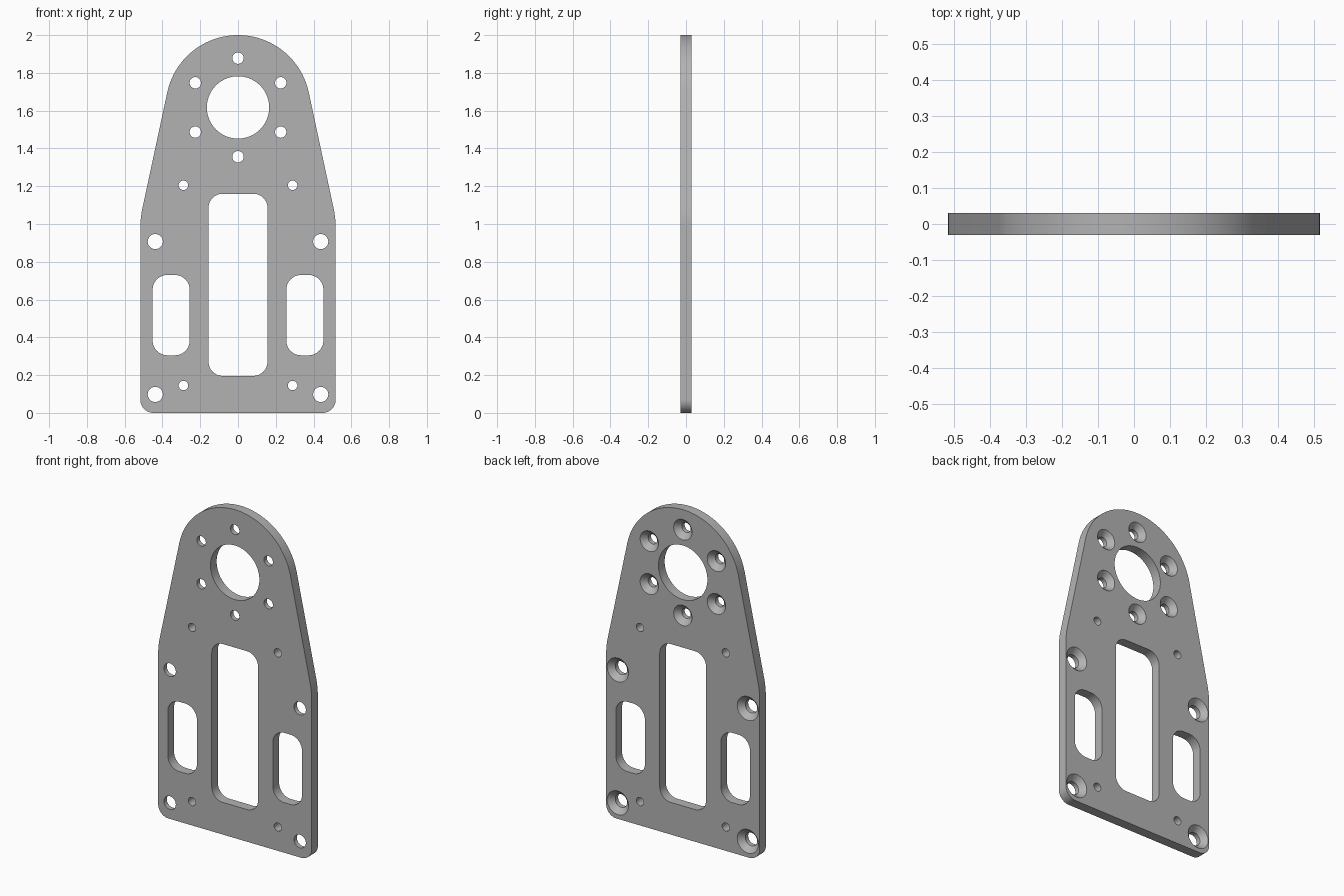
import bpy
import bmesh
import math
from mathutils import Vector

cube = bpy.data.objects.get("Cube")
if cube:
    bpy.data.objects.remove(cube, do_unlink=True)

FRONT, BACK = -0.03, 0.03
HALF_WIDTH = 0.517
HEAD = Vector((0, 1.617))      # centre of the round head
HEAD_RADIUS = 0.383
TAPER = math.radians(12.1)     # lean of the sloping sides


def circle(centre, radius, steps=40):
    return [Vector((centre[0] + radius * math.cos(a), centre[1] + radius * math.sin(a)))
            for a in (math.tau * i / steps for i in range(steps))]


def rounded(corners, radii, step=math.radians(5)):
    """Polygon in x, z whose corners are replaced by tangent arcs."""
    points = []
    for i, (corner, radius) in enumerate(zip(corners, radii)):
        p = Vector(corner)
        to_prev = (Vector(corners[i - 1]) - p).normalized()
        to_next = (Vector(corners[(i + 1) % len(corners)]) - p).normalized()
        half = to_prev.angle(to_next) / 2
        centre = p + (to_prev + to_next).normalized() * radius / math.sin(half)
        start = p + to_prev * radius / math.tan(half) - centre
        first = math.atan2(start.y, start.x)
        sweep = math.pi - 2 * half
        count = max(4, math.ceil(sweep / step))
        for k in range(count + 1):
            a = first + sweep * k / count
            points.append(centre + radius * Vector((math.cos(a), math.sin(a))))
    return points


def slot(x0, x1, z0, z1, radius):
    return rounded([(x0, z0), (x1, z0), (x1, z1), (x0, z1)], [radius] * 4)


bm = bmesh.new()
front_edges, back_edges = [], []


def add_wall(levels):
    """Wall through the plate from (y, points) rings, ordered front to back."""
    rings = []
    for y, points in levels:
        verts = [bm.verts.new((p.x, y, p.y)) for p in points]
        n = len(verts)
        rings.append((verts, [bm.edges.new((verts[i], verts[(i + 1) % n])) for i in range(n)]))
    for (a, _), (b, _) in zip(rings, rings[1:]):
        for i in range(len(a)):
            j = (i + 1) % len(a)
            bm.faces.new((a[i], a[j], b[j], b[i]))
    front_edges.extend(rings[0][1])
    back_edges.extend(rings[-1][1])


def straight_wall(points):
    add_wall([(FRONT, points), (BACK, points)])


def countersunk_hole(centre, radius, sink_radius):
    bore, mouth = circle(centre, radius), circle(centre, sink_radius)
    add_wall([(FRONT, bore), (BACK - (sink_radius - radius), bore), (BACK, mouth)])


# Outer profile: rounded foot, sloping shoulders and round head
apex = HEAD.y + HEAD_RADIUS / math.sin(TAPER)
shoulder = apex - HALF_WIDTH / math.tan(TAPER)
straight_wall(rounded(
    [(-HALF_WIDTH, 0), (HALF_WIDTH, 0), (HALF_WIDTH, shoulder), (0, apex), (-HALF_WIDTH, shoulder)],
    [0.07, 0.07, 0.5, HEAD_RADIUS, 0.5], math.radians(3)))

# Large bore and ring of countersunk holes in the head
straight_wall(circle(HEAD, 0.165, 72))
for i in range(6):
    a = math.radians(30 + 60 * i)
    countersunk_hole(HEAD + 0.261 * Vector((math.cos(a), math.sin(a))), 0.03, 0.062)

# Central window
straight_wall(slot(-0.156, 0.156, 0.196, 1.16, 0.075))

# Mirrored side windows, dowel holes and countersunk mounting holes
for side in (-1, 1):
    x0, x1 = sorted((side * 0.256, side * 0.452))
    straight_wall(slot(x0, x1, 0.305, 0.73, 0.078))
    for z in (0.145, 1.205):
        straight_wall(circle((side * 0.289, z), 0.025))
    for z in (0.098, 0.907):
        countersunk_hole((side * 0.438, z), 0.04, 0.072)

# Flat front and back faces around the openings
bmesh.ops.triangle_fill(bm, use_beauty=True, edges=front_edges, normal=(0, -1, 0))
bmesh.ops.triangle_fill(bm, use_beauty=True, edges=back_edges, normal=(0, 1, 0))
bmesh.ops.recalc_face_normals(bm, faces=bm.faces)

mesh = bpy.data.meshes.new("mounting_plate")
bm.to_mesh(mesh)
bm.free()
plate = bpy.data.objects.new("mounting_plate", mesh)
bpy.context.collection.objects.link(plate)

# Grey metal
grey = bpy.data.materials.new("grey_metal")
grey.use_nodes = True
colour = (0.45, 0.45, 0.45, 1)
grey.diffuse_color = colour
grey.node_tree.nodes["Principled BSDF"].inputs["Base Color"].default_value = colour
mesh.materials.append(grey)

bpy.ops.object.select_all(action="DESELECT")
plate.select_set(True)
bpy.context.view_layer.objects.active = plate
bpy.ops.object.shade_smooth_by_angle(angle=math.radians(30))
